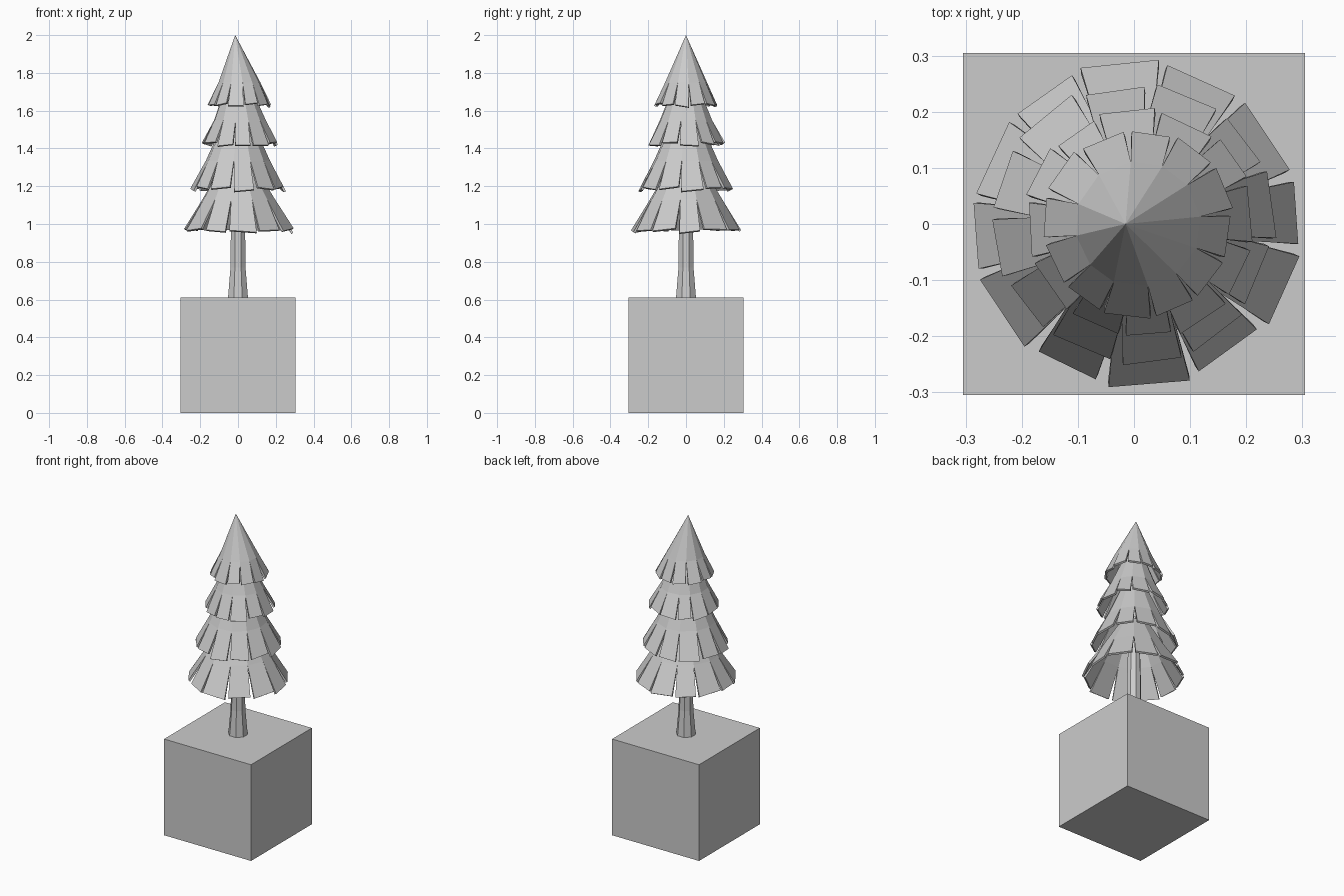
import bpy, bmesh, math, random
from mathutils import Vector

if "Cube" in bpy.data.objects:
    bpy.data.objects.remove(bpy.data.objects["Cube"])

random.seed(4)
SIDES = 12
STEP = 2 * math.pi / SIDES


def finish(name, bm):
    mesh = bpy.data.meshes.new(name)
    bm.to_mesh(mesh)
    bm.free()
    obj = bpy.data.objects.new(name, mesh)
    bpy.context.collection.objects.link(obj)
    return obj


def polar(r, a, z, cx=0.0):
    return Vector((cx + r * math.cos(a), r * math.sin(a), z))


def tier(name, top, slit, tip, offset, cx):
    """Hollow skirt: solid cone down to the slit ring, separate leaves below.
    top, slit and tip are (radius at face middle, height, x centre)."""
    bm = bmesh.new()
    k = 1 / math.cos(STEP / 2)
    edges = [math.radians(offset) + (i - 0.5) * STEP + random.uniform(-0.05, 0.05)
             for i in range(SIDES)]
    ring = [bm.verts.new(polar(slit[0] * k, a, slit[1], cx)) for a in edges]
    if top[0] == 0:
        apex = bm.verts.new((-0.015, 0, top[1]))
    else:
        upper = [bm.verts.new(polar(top[0] * k, a, top[1])) for a in edges]
    for i in range(SIDES):
        j = (i + 1) % SIDES
        if top[0] == 0:
            bm.faces.new((apex, ring[i], ring[j]))
        else:
            bm.faces.new((upper[i], ring[i], ring[j], upper[j]))
        # leaf, narrower than its share of the rim and slightly irregular
        a, b = edges[i], edges[j] + (2 * math.pi if j == 0 else 0)
        gap = (b - a) * random.uniform(0.05, 0.1)
        r = tip[0] * random.uniform(0.97, 1.02) * k
        z = tip[1] + random.uniform(-0.008, 0.008)
        tilt = random.uniform(-0.007, 0.007)
        p = bm.verts.new(polar(r, a + gap, z + tilt, cx))
        q = bm.verts.new(polar(r, b - gap, z - tilt, cx))
        bm.faces.new((ring[i], p, q, ring[j]))
    obj = finish(name, bm)
    mod = obj.modifiers.new("thickness", 'SOLIDIFY')
    mod.thickness = 0.012
    mod.offset = -1
    return obj


# Square planter block
bm = bmesh.new()
bmesh.ops.create_cube(bm, size=0.61)
bmesh.ops.translate(bm, verts=bm.verts, vec=(0, 0, 0.305))
finish("planter_block", bm)

# Flared eight-sided trunk
bm = bmesh.new()
rings = [[bm.verts.new(polar(r, (i + 0.5) * math.pi / 4, z)) for i in range(8)]
         for r, z in ((0.058, 0.6), (0.043, 0.77), (0.041, 0.97), (0.03, 1.35))]
for lo, hi in zip(rings, rings[1:]):
    for i in range(8):
        j = (i + 1) % 8
        bm.faces.new((lo[i], lo[j], hi[j], hi[i]))
bm.faces.new(rings[0][::-1])
bm.faces.new(rings[-1])
finish("trunk", bm)

# Foliage tiers, top to bottom
tier("foliage_top", (0, 2.0), (0.108, 1.75), (0.164, 1.63), -6, 0.007)
tier("foliage_upper", (0.06, 1.74), (0.135, 1.55), (0.198, 1.425), 5, 0.01)
tier("foliage_middle", (0.08, 1.53), (0.165, 1.335), (0.243, 1.185), 9, 0.0)
tier("foliage_bottom", (0.09, 1.3), (0.188, 1.13), (0.282, 0.967), 4, 0.004)
